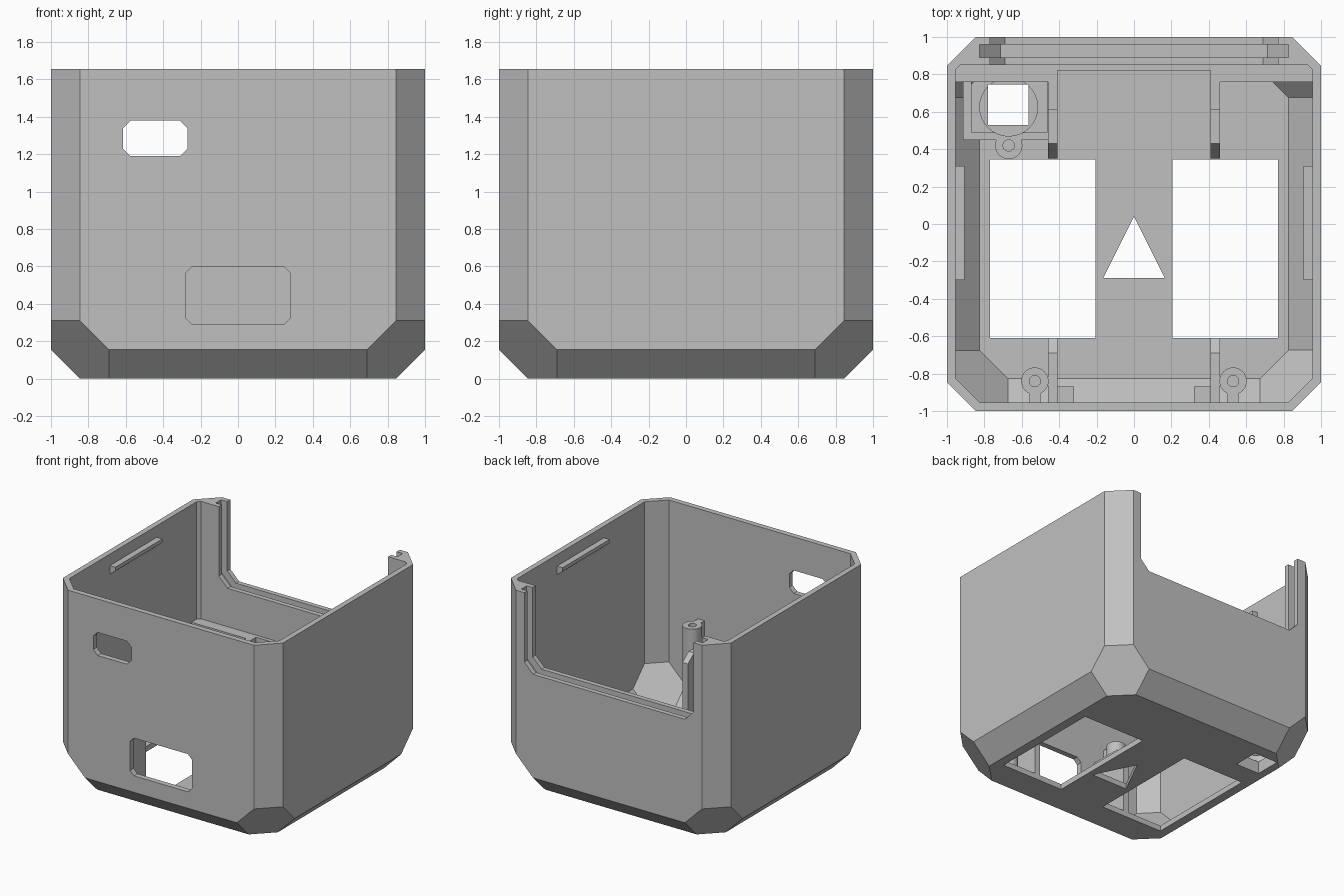
import bpy, bmesh
from mathutils import Vector

cube = bpy.data.objects.get("Cube")
if cube:
    bpy.data.objects.remove(cube)

grey = bpy.data.materials.new("plain grey")
grey.use_nodes = True
colour = (0.53, 0.53, 0.53, 1)
grey.diffuse_color = colour
grey.node_tree.nodes["Principled BSDF"].inputs["Base Color"].default_value = colour


def finish(name, bm):
    bmesh.ops.recalc_face_normals(bm, faces=bm.faces)
    mesh = bpy.data.meshes.new(name)
    bm.to_mesh(mesh)
    bm.free()
    mesh.materials.append(grey)
    ob = bpy.data.objects.new(name, mesh)
    bpy.context.collection.objects.link(ob)
    return ob


def hull(name, a, c, e, z0, top):
    """Box with cut uprights, cut base edges and hexagonal base corners."""
    bm = bmesh.new()
    for sx in (-1, 1):
        for sy in (-1, 1):
            for x, y, z in ((a - c, a, top), (a - c, a, z0 + e),
                            (a - e, a, z0 + c), (a - e, a - c, z0)):
                bm.verts.new((sx * x, sy * y, z))
                bm.verts.new((sx * y, sy * x, z))
    bmesh.ops.convex_hull(bm, input=bm.verts)
    bmesh.ops.dissolve_limit(bm, angle_limit=0.01, verts=bm.verts, edges=bm.edges)
    return finish(name, bm)


def prism(name, points, axis, lo, hi):
    """Extrude a 2D outline along one axis."""
    bm = bmesh.new()
    verts = []
    for p in points:
        co = list(p)
        co.insert(axis, lo)
        verts.append(bm.verts.new(co))
    face = bm.faces.new(verts)
    out = bmesh.ops.extrude_face_region(bm, geom=[face])
    shift = Vector((0, 0, 0))
    shift[axis] = hi - lo
    bmesh.ops.translate(bm, vec=shift,
                        verts=[v for v in out["geom"] if isinstance(v, bmesh.types.BMVert)])
    return finish(name, bm)


def box(name, x0, x1, y0, y1, z0, z1):
    return prism(name, ((x0, y0), (x1, y0), (x1, y1), (x0, y1)), 2, z0, z1)


def cut_rect(x0, x1, z0, z1, c):
    return ((x0 + c, z0), (x1 - c, z0), (x1, z0 + c), (x1, z1 - c),
            (x1 - c, z1), (x0 + c, z1), (x0, z1 - c), (x0, z0 + c))


def tube(name, x, y, r, z0, z1):
    bm = bmesh.new()
    bmesh.ops.create_cone(bm, cap_ends=True, segments=32, radius1=r, radius2=r, depth=z1 - z0)
    bmesh.ops.translate(bm, verts=bm.verts, vec=(x, y, (z0 + z1) / 2))
    return finish(name, bm)


def combine(ob, other, op="DIFFERENCE", keep=False):
    mod = ob.modifiers.new(op, "BOOLEAN")
    mod.operation, mod.object, mod.solver = op, other, "EXACT"
    bpy.context.view_layer.objects.active = ob
    bpy.ops.object.modifier_apply(modifier=mod.name)
    if not keep:
        bpy.data.objects.remove(other)
    return ob


# Shell: outer hull minus the cavity, which stops short at the thick back wall
TOP = 1.655
shell = hull("shell", 1, 0.155, 0.31, 0, TOP)
cavity = hull("cavity", 0.955, 0.13, 0.28, 0.045, 2)
combine(cavity, box("back_limit", -2, 2, 0.85, 2, -1, 3))
combine(shell, cavity)

# Front slot and window
combine(shell, prism("slot_cut", cut_rect(-0.615, -0.27, 1.19, 1.38, 0.04), 1, -1.1, -0.9))
combine(shell, prism("window_cut", cut_rect(-0.28, 0.28, 0.29, 0.6, 0.035), 1, -1.1, -0.9))

# Back opening and the wider groove that holds a sliding panel
for w, z, c, y0, y1 in ((0.77, 1.005, 0.08, 0.8, 1.1), (0.825, 0.95, 0.112, 0.89, 0.96)):
    outline = ((-w, 2), (-w, z + c), (c - w, z), (w - c, z), (w, z + c), (w, 2))
    combine(shell, prism("panel_cut", outline, 1, y0, y1))

# Floor openings
for s in (-1, 1):
    x0, x1 = sorted((s * 0.205, s * 0.77))
    combine(shell, box("floor_cut", x0, x1, -0.61, 0.345, -0.1, 0.1))
combine(shell, prism("triangle_cut", ((0, 0.04), (-0.165, -0.29), (0.165, -0.29)), 2, -0.1, 0.1))
combine(shell, box("square_cut", -0.78, -0.565, 0.53, 0.745, -0.1, 0.15))

# Interior parts are trimmed to a hull inside the shell walls
trim = hull("trim", 0.98, 0.143, 0.295, 0.02, TOP)
trim.hide_render = True


def fit(ob):
    return combine(ob, trim, "INTERSECT", keep=True)


for s, side in ((-1, "right"), (1, "left")):
    def span(a, b):
        return sorted((s * a, s * b))

    # Ribs that grip the centre module
    fit(prism("rear_rib_" + side, ((0.35, 0.03), (0.35, 0.2), (0.43, 0.35), (0.61, 0.35),
                                   (0.61, 0.69), (0.86, 0.69), (0.86, 0.03)), 0, *span(0.41, 0.46)))
    fit(prism("front_rib_" + side, ((-0.61, 0.03), (-0.61, 0.55), (-0.69, 0.61),
                                    (-0.97, 0.61), (-0.97, 0.03)), 0, *span(0.41, 0.46)))
    fit(box("front_stop_" + side, *span(0.32, 0.42), -0.97, -0.87, 0.03, 0.25))
    fit(box("back_ledge_" + side, *span(0.45, 0.97), 0.76, 0.86, 0.03, 0.69))

    # Front screw post with a web to the wall
    post = tube("front_screw_post_" + side, s * 0.53, -0.84, 0.073, 0.03, 0.75)
    combine(post, box("web", *span(0.5, 0.56), -0.97, -0.88, 0.03, 0.75), "UNION")
    fit(combine(post, tube("bore", s * 0.53, -0.84, 0.03, 0.3, 0.9)))

    # Snap ridge high on the side wall
    prism("snap_ridge_" + side, ((s * 0.965, 1.48), (s * 0.965, 1.56),
                                 (s * 0.905, 1.56), (s * 0.905, 1.53)), 1, -0.3, 0.31)

fit(box("back_pad", -0.42, 0.42, 0.82, 0.86, 0.03, 0.69))

# Small component seat in the back corner, with a round recess over the square hole
seat = box("component_seat", -0.915, -0.45, 0.45, 0.77, 0.03, 0.25)
combine(seat, box("seat_pocket", -0.87, -0.465, 0.49, 0.76, 0.16, 0.5))
combine(seat, tube("seat_round", -0.67, 0.625, 0.155, 0.1, 0.3))
combine(seat, box("seat_hole", -0.78, -0.565, 0.53, 0.745, 0, 0.5))
fit(seat)
rear_post = tube("rear_screw_post", -0.67, 0.42, 0.073, 0.03, 0.25)
combine(rear_post, tube("bore", -0.67, 0.42, 0.03, 0.1, 0.5))
combine(rear_post, box("post_trim", -0.8, -0.5, 0.47, 0.6, 0, 1))

bpy.data.objects.remove(trim)
